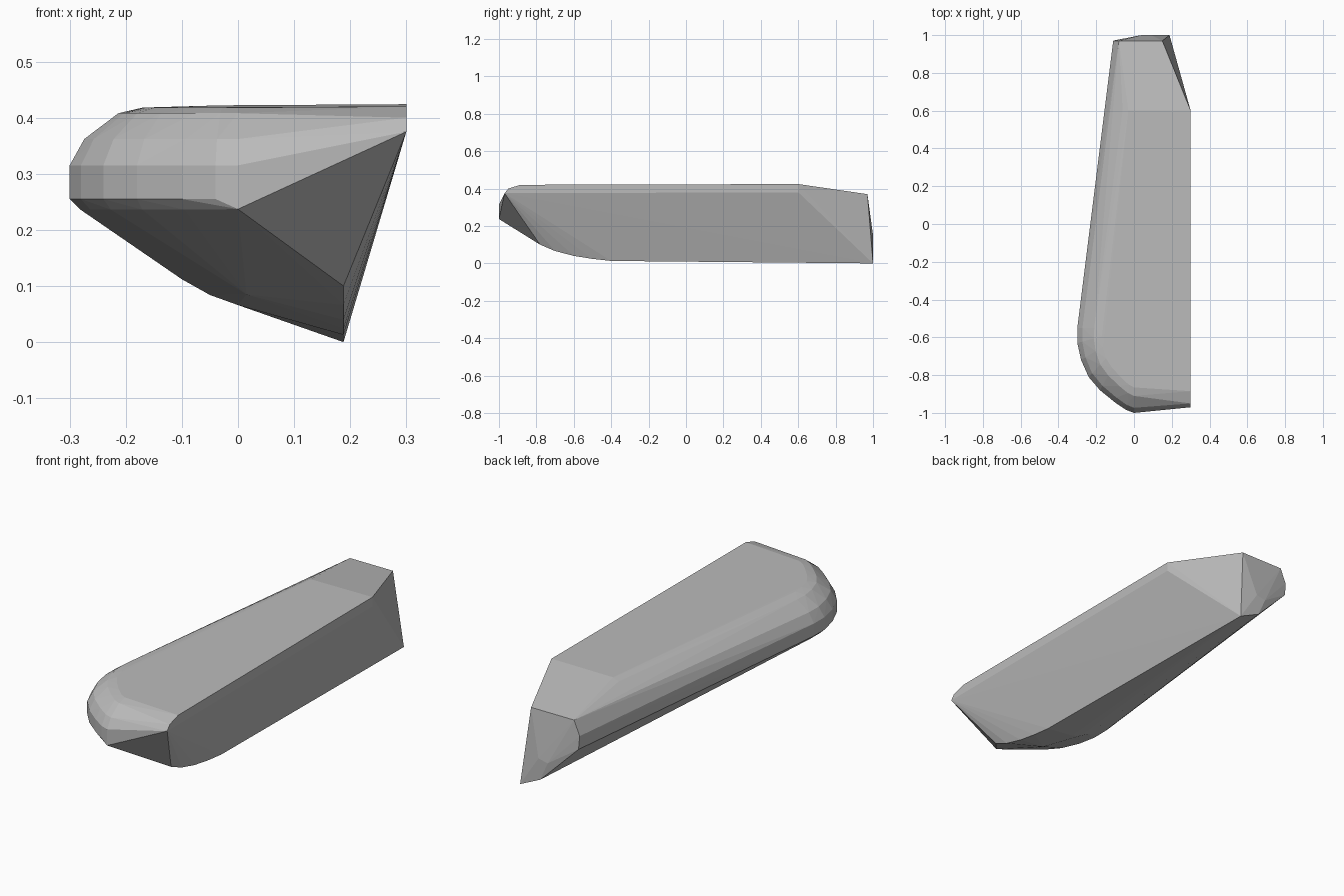
import bpy
import bmesh
from mathutils import Vector

default_cube = bpy.data.objects.get("Cube")
if default_cube:
    bpy.data.objects.remove(default_cube)


def make_material(name, colour):
    material = bpy.data.materials.new(name)
    material.use_nodes = True
    material.diffuse_color = colour
    shader = material.node_tree.nodes["Principled BSDF"]
    shader.inputs["Base Color"].default_value = colour
    return material


def hull_object(name, points, material):
    """Wrap a tight faceted skin around guide points."""
    mesh = bpy.data.meshes.new(name)
    bm = bmesh.new()
    for point in points:
        bm.verts.new(point)
    result = bmesh.ops.convex_hull(bm, input=bm.verts[:])
    unused = set(result["geom_interior"]) | set(result["geom_unused"])
    bmesh.ops.delete(bm, geom=[v for v in unused if isinstance(v, bmesh.types.BMVert)],
                     context="VERTS")
    bmesh.ops.dissolve_limit(bm, angle_limit=0.01, verts=bm.verts[:], edges=bm.edges[:])
    bmesh.ops.recalc_face_normals(bm, faces=bm.faces[:])
    bm.to_mesh(mesh)
    bm.free()
    mesh.materials.append(material)
    obj = bpy.data.objects.new(name, mesh)
    bpy.context.collection.objects.link(obj)
    return obj


points = []

# Rounded nose rim: a plan outline swept by an inset and height profile
outline = [(-.3, -.55), (-.3, -.63), (-.28, -.72), (-.24, -.81),
           (-.18, -.88), (-.1, -.945), (-.04, -.985), (0, -1)]
rim_profile = [(.02, .236), (0, .255), (0, .315), (.027, .362), (.09, .408), (.135, .418)]
centre = Vector((0, -.55))
for x, y in outline:
    inward = (centre - Vector((x, y))).normalized()
    for inset, z in rim_profile:
        edge = Vector((x, y)) + inward * inset
        points.append((edge.x, edge.y, z))
points.append((0, -1, .237))

# Upper edge of the flat side
for y, z in [(-.97, .375), (-.95, .4), (-.885, .42), (.6, .424), (.6, .38)]:
    points.append((.3, y, z))

# Curved keel
for y, z in [(-.78, .1), (-.7, .066), (-.6, .04), (-.5, .024), (-.4, .013), (1, 0)]:
    points.append((.188, y, z))

# Belly facets between the rim and keel
points += [(-.1, -.45, .112), (-.05, -.45, .084), (0, -.45, .066), (.015, -.64, .085)]

# Top shoulder where the tail begins to slope
points += [(-.03, .6, .422), (-.06, .6, .41), (-.126, .6, .365)]

# Tail end
points += [(.15, .97, .37), (-.08, .97, .37), (-.11, .97, .3), (-.105, .972, .235),
           (.04, 1, .14), (.09, 1, .15), (.08, 1, .05)]

grey = make_material("plain grey", (.5, .5, .5, 1))
hull_object("faceted_body", points, grey)
